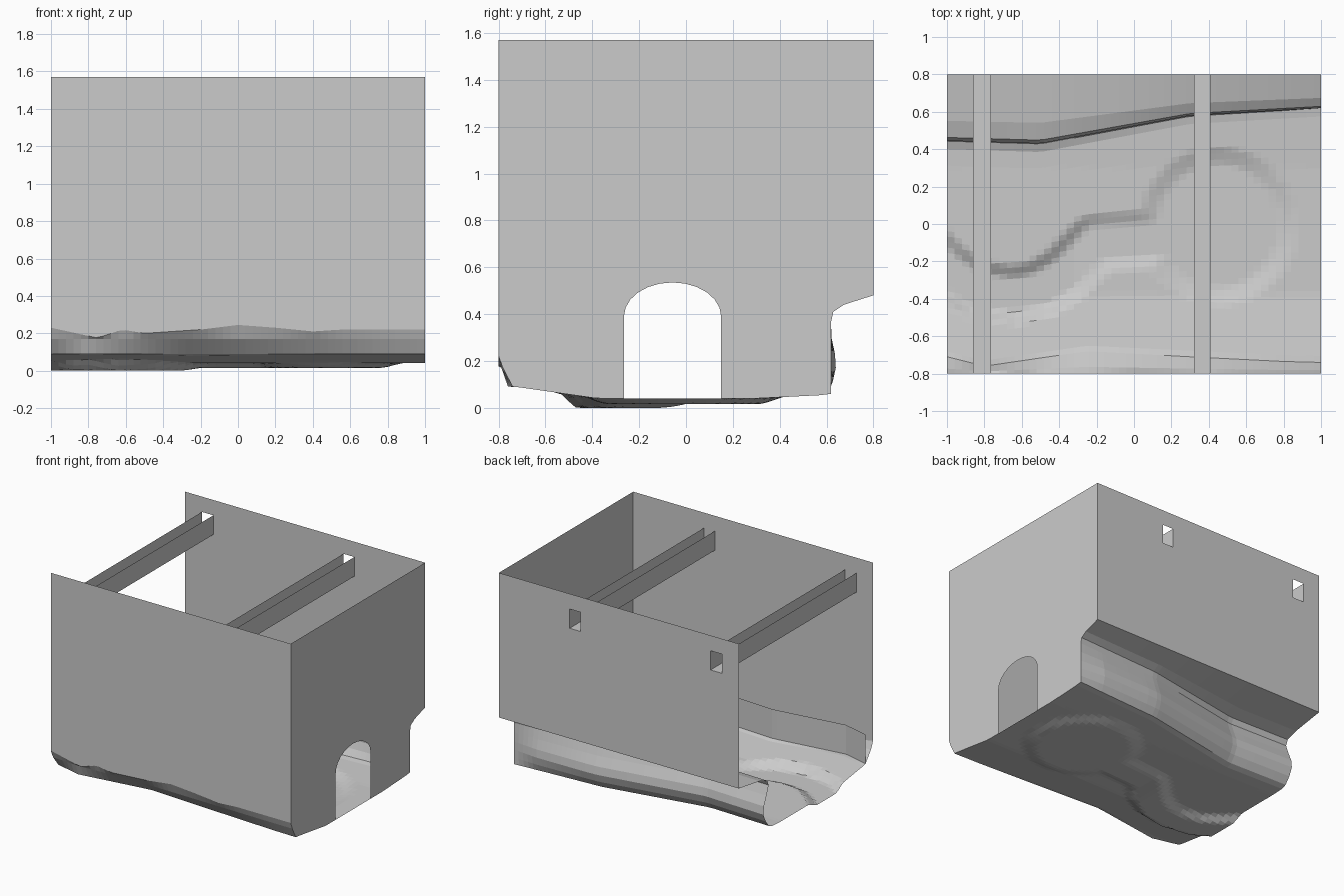
import bpy, math
from mathutils import Vector

if "Cube" in bpy.data.objects:
    bpy.data.objects.remove(bpy.data.objects["Cube"])

TOP, W, D = 1.57, 1.0, 0.8


def make(name, verts, faces):
    mesh = bpy.data.meshes.new(name)
    mesh.from_pydata(verts, [], faces)
    mesh.update()
    ob = bpy.data.objects.new(name, mesh)
    bpy.context.collection.objects.link(ob)
    return ob


def loft(name, rows):
    """Skin a list of equally long point rows with quads."""
    n = len(rows[0])
    faces = [(i * n + j, (i + 1) * n + j, (i + 1) * n + j + 1, i * n + j + 1)
             for i in range(len(rows) - 1) for j in range(n - 1)]
    return make(name, [p for r in rows for p in r], faces)


def interp(pts, x):
    for (x0, y0), (x1, y1) in zip(pts, pts[1:]):
        if x <= x1:
            return y0 + (y1 - y0) * max(0, (x - x0) / (x1 - x0))
    return pts[-1][1]


def clamp(t):
    return max(0.0, min(1.0, t))


# Guide lines along x
CREASE = [(-1, -.71), (-.8, -.76), (-.25, -.68), (.3, -.71), (.8, -.735), (1, -.74)]
EDGE = [(-1, .23), (-.75, .175), (-.62, .22), (-.5, .2), (-.2, .22), (0, .245),
        (.2, .23), (.4, .21), (.55, .22), (1, .22)]
LIP = [(-1, .445), (-.5, .43), (.3, .58), (1, .62)]
UNDERCUT = [(-1, 1), (.4, .8), (.8, .5), (1, 0)]
RIVER = [(-1.1, -.15), (-1, -.25), (-.85, -.35), (-.65, -.38), (-.5, -.35),
         (-.37, -.27), (-.2, -.1), (.1, -.08)]


def river_distance(x, y):
    p, best = Vector((x, y)), 9
    for a, b in zip(RIVER, RIVER[1:]):
        a, b = Vector(a), Vector(b)
        t = clamp((p - a).dot(b - a) / (b - a).length_squared)
        best = min(best, (p - a.lerp(b, t)).length)
    return best


def ground(x, y):
    z = .04 + .05 * clamp((-.38 - y) / .35) + .015 * clamp((y - .3) / .3)
    river = clamp((.155 - river_distance(x, y)) / .065)
    river_bed = 0.0 if x < -.3 else min(.015, (x + .3) * .15)
    pond = clamp((.42 - math.hypot(x - .45, y + .01)) / .09)
    return min(z + (river_bed - z) * river, z + (.015 - z) * pond)


def section(x):
    """Cross-section of the terrain, from front wall to back wall."""
    c, lip, u = interp(CREASE, x), interp(LIP, x), interp(UNDERCUT, x)
    pts = [(-D, interp(EDGE, x)), (-D + (c + D) * .3, .17), (c, .09)]
    toe, n = lip - .045, 38
    for i in range(1, n + 1):
        y = c + (toe - c) * i / n
        pts.append((y, ground(x, y)))
    pts.append((lip - .005 * u, .06))
    pts += [(lip + o * u, z) for o, z in
            [(.035, .11), (.062, .17), (.055, .23), (.025, .3), (0, .37)]]
    pts += [(lip + (D - lip) * f, z) for f, z in [(.05, .41), (.3, .44), (1, .48)]]
    return [(x, y, z) for y, z in pts]


xs = [-1 + 2 * i / 50 for i in range(51)]

# Terrain with river bed, pond and undercut back bank
loft("terrain", [section(x) for x in xs])

# Low upright strip along the front crease
loft("front_bank_strip", [[(x, interp(CREASE, x), .09), (x, interp(CREASE, x), .31)] for x in xs])

# Front wall follows the terrain edge
loft("front_wall", [[(x, -D, interp(EDGE, x)), (x, -D, TOP)] for x in xs])

# Back wall with two openings for the channels
BEAMS = [(-.86, -.765), (.32, .41)]
Z0, Z1 = 1.31, 1.455
bx = [-W, *BEAMS[0], *BEAMS[1], W]
bz = [.48, Z0, Z1, TOP]
bv = [(x, D, z) for x in bx for z in bz]
bf = [(i * 4 + j, (i + 1) * 4 + j, (i + 1) * 4 + j + 1, i * 4 + j + 1)
      for i in range(5) for j in range(3) if not (j == 1 and i in (1, 3))]
make("back_wall", bv, bf)

# Right wall: vertical strips between lower and upper outlines, arched doorway cut out
bottom = [(y, z) for _, y, z in section(1.0)]
low = [p for p in bottom if p[1] < .07 or p[0] < .3]
low = [p for p in low if p[0] <= .62]
shelf = bottom[-4:]
DY0, DY1, SPRING, RISE = -.265, .15, .39, .145
mid, rad = (DY0 + DY1) / 2, (DY1 - DY0) / 2


def wall_strip(name, pts):
    loft(name, [[(W, y, z), (W, y, TOP)] for y, z in pts])


wall_strip("right_wall_front", [p for p in low if p[0] < DY0] + [(DY0, ground(1, DY0))])
wall_strip("right_wall_arch", [(mid - rad * math.cos(math.pi * i / 12),
                                SPRING + RISE * math.sin(math.pi * i / 12)) for i in range(13)])
wall_strip("right_wall_back", [(DY1, ground(1, DY1))] + [p for p in low if p[0] > DY1])
wall_strip("right_wall_ledge", shelf)

# Open-topped channels running front to back
for i, (a, b) in enumerate(BEAMS):
    loft(f"channel_{i + 1}", [[(x, -D, z), (x, D, z)]
                              for x, z in [(a, Z1), (a, Z0), (b, Z0), (b, Z1)]])
